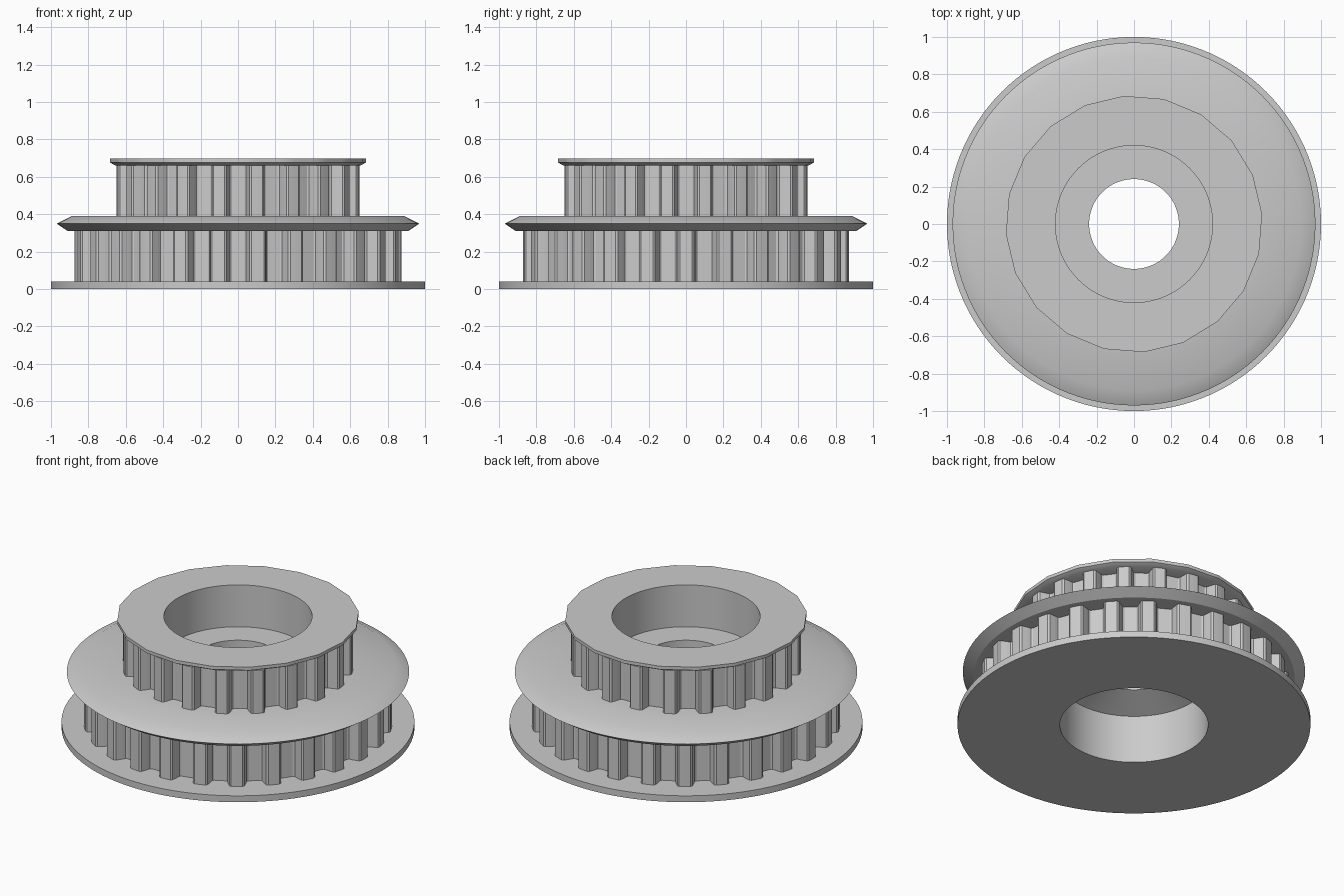
import bpy, bmesh, math
from math import cos, sin, pi, radians, hypot, atan2

cube = bpy.data.objects.get("Cube")
if cube:
    bpy.data.objects.remove(cube, do_unlink=True)

grey = bpy.data.materials.new("light_grey")
grey.use_nodes = True
grey.diffuse_color = (0.6, 0.6, 0.6, 1)
grey.node_tree.nodes["Principled BSDF"].inputs["Base Color"].default_value = (0.6, 0.6, 0.6, 1)


def loft(name, loops, smooth):
    """Skin a closed chain of equal-length loops into a ring-shaped solid."""
    bm = bmesh.new()
    rings = [[bm.verts.new(p) for p in loop] for loop in loops]
    count = len(rings[0])
    for a, b in zip(rings, rings[1:] + rings[:1]):
        for i in range(count):
            j = (i + 1) % count
            bm.faces.new((a[i], a[j], b[j], b[i]))
    bmesh.ops.recalc_face_normals(bm, faces=bm.faces[:])
    mesh = bpy.data.meshes.new(name)
    bm.to_mesh(mesh)
    bm.free()
    mesh.materials.append(grey)
    obj = bpy.data.objects.new(name, mesh)
    bpy.context.collection.objects.link(obj)
    if smooth:
        bpy.ops.object.select_all(action='DESELECT')
        obj.select_set(True)
        bpy.context.view_layer.objects.active = obj
        bpy.ops.object.shade_smooth_by_angle(angle=radians(30))
    return obj


def circle(r, z, angles, sides=0, phase=0.0):
    """Circle, or a regular polygon sampled at the same angles."""
    loop = []
    for a in angles:
        radius = r
        if sides:
            step = 2 * pi / sides
            radius = r * cos(step / 2) / cos((a - phase) % step - step / 2)
        loop.append((radius * cos(a), radius * sin(a), z))
    return loop


def even_angles(n):
    return [2 * pi * i / n for i in range(n)]


def revolve(name, profile, segments=120):
    angles = even_angles(segments)
    return loft(name, [circle(r, z, angles) for r, z in profile], True)


# half of one belt groove: (half width, depth), from rim to floor
GROOVE = [(0.073, 0.0), (0.062, 0.008), (0.049, 0.045), (0.043, 0.066), (0.033, 0.073)]


def toothed_ring(name, teeth, radius, z0, z1):
    groove = [(-w, d) for w, d in GROOVE] + [(w, d) for w, d in reversed(GROOVE)]
    outline = []
    for k in range(teeth):
        mid = -pi / 2 + 2 * pi * k / teeth
        for w, d in groove:
            rim = math.sqrt(radius ** 2 - w ** 2) - d
            outline.append((hypot(rim, w), mid + atan2(w, rim)))
        outline.append((radius, mid + pi / teeth))
    angles = [a for r, a in outline]

    def outer(z):
        return [(r * cos(a), r * sin(a), z) for r, a in outline]

    return loft(name, [outer(z0), outer(z1), circle(0.5, z1, angles),
                       circle(0.5, z0, angles)], False)


BORE = 0.42

# hub with a web between the two recesses and a through hole
revolve("hub", [(BORE, 0.04), (BORE, 0.30), (0.24, 0.37), (0.24, 0.435),
                (BORE, 0.435), (BORE, 0.66), (0.5, 0.66), (0.5, 0.04)])

# flanges
revolve("base_flange", [(BORE, 0), (1, 0), (1, 0.04), (BORE, 0.04)])
revolve("middle_flange", [(0.5, 0.31), (0.91, 0.31), (0.97, 0.35), (0.89, 0.39), (0.5, 0.39)])

# top flange: round bore, twenty-sided rim
ring = even_angles(80)
rim = [circle(r, z, ring, 20, radians(4.5)) for r, z in
       [(0.656, 0.66), (0.687, 0.677), (0.687, 0.697)]]
loft("top_flange", [circle(BORE, 0.66, ring)] + rim + [circle(BORE, 0.697, ring)], True)

# belt teeth
toothed_ring("lower_teeth", 26, 0.875, 0.04, 0.31)
toothed_ring("upper_teeth", 20, 0.655, 0.39, 0.66)
